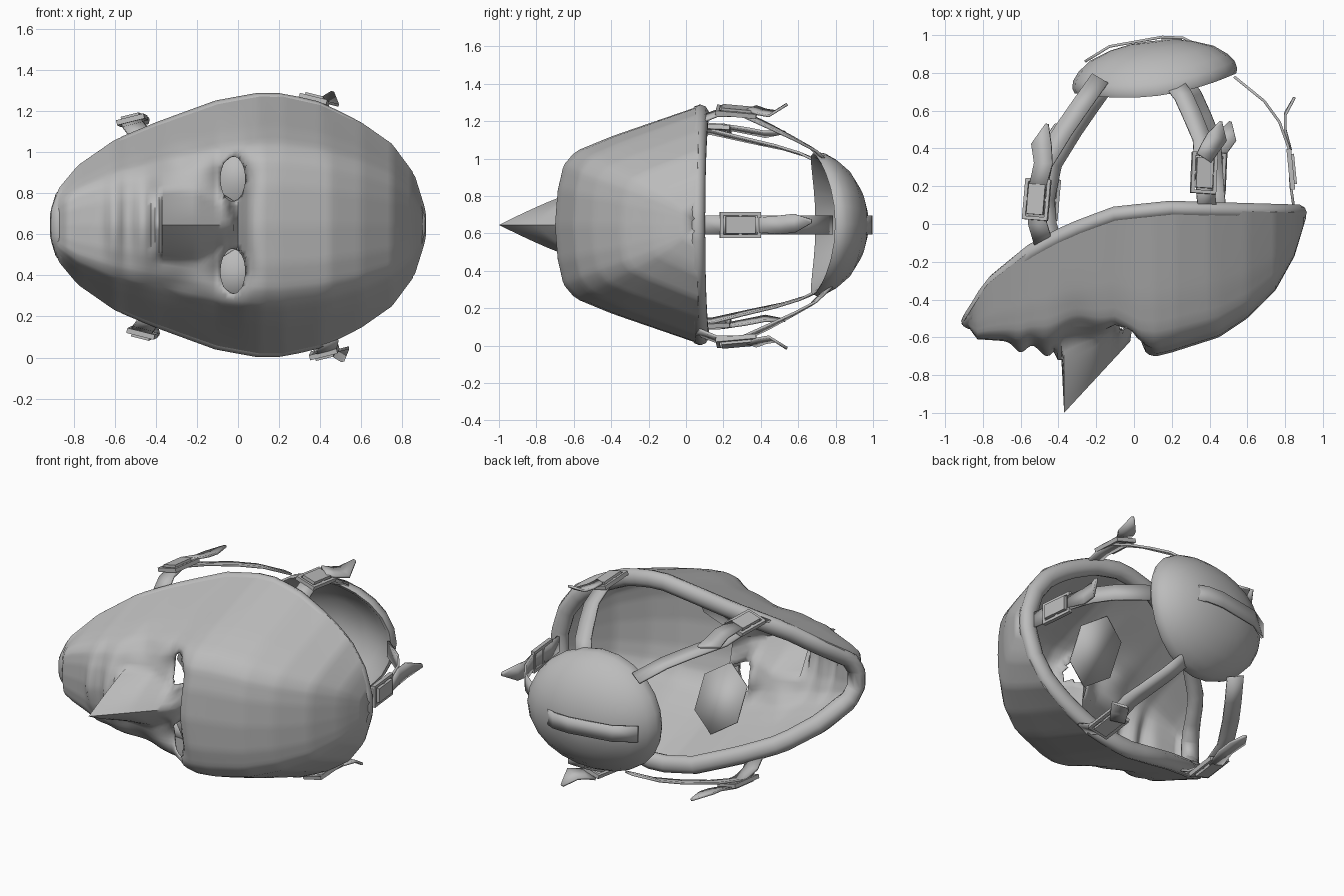
import bpy, bmesh, math
from mathutils import Vector, Matrix

if "Cube" in bpy.data.objects:
    bpy.data.objects.remove(bpy.data.objects["Cube"])

grey = bpy.data.materials.new("plain grey")
grey.use_nodes = True
grey.diffuse_color = (0.5, 0.5, 0.5, 1)
grey.node_tree.nodes["Principled BSDF"].inputs["Base Color"].default_value = (0.5, 0.5, 0.5, 1)
MID = 0.645  # height of the mirror plane


def finish(name, bm, thick=0, angle=45, offset=-1):
    me = bpy.data.meshes.new(name)
    bm.to_mesh(me)
    bm.free()
    ob = bpy.data.objects.new(name, me)
    bpy.context.collection.objects.link(ob)
    me.materials.append(grey)
    if thick:
        mod = ob.modifiers.new("thickness", "SOLIDIFY")
        mod.thickness, mod.offset = thick, offset
    bpy.ops.object.select_all(action="DESELECT")
    ob.select_set(True)
    bpy.context.view_layer.objects.active = ob
    bpy.ops.object.shade_smooth_by_angle(angle=math.radians(angle))
    return ob


def skin(bm, rows, closed=False):
    vs = [[bm.verts.new(p) for p in row] for row in rows]
    for a, b in zip(vs, vs[1:]):
        n = len(a)
        for j in range(n if closed else n - 1):
            k = (j + 1) % n
            bm.faces.new((a[j], b[j], b[k], a[k]))


def lerp(pts, x):
    if x <= pts[0][0]:
        return pts[0][1]
    for (x0, y0), (x1, y1) in zip(pts, pts[1:]):
        if x <= x1:
            return y0 + (y1 - y0) * (x - x0) / (x1 - x0)
    return pts[-1][1]


# Mask: half width, rim depth and front depth from chin to crown, and depth share across the width
WIDTH = [(-.91, .06), (-.88, .17), (-.78, .29), (-.6, .415), (-.4, .495), (-.1, .6), (.1, .635),
         (.22, .635), (.4, .595), (.6, .5), (.75, .395), (.85, .26), (.895, .12), (.91, .04)]
RIM = [(-.91, -.53), (-.78, -.32), (-.55, -.14), (-.35, -.04), (-.1, .05), (.2, .08), (.9, .06)]
FRONT = [(-.91, -.5), (-.83, -.61), (-.68, -.62), (-.4, -.62), (-.1, -.6), (.03, -.69),
         (.12, -.7), (.2, -.68), (.45, -.6), (.6, -.5), (.75, -.35), (.85, -.17), (.91, .03)]
SECTION = [(0, 1), (.3, .985), (.5, .945), (.62, .86), (.75, .6), (.9, .24), (1, 0)]


def bump(d, r):
    return math.exp(-(d / r) ** 2)


def face_depth(x, t):
    v = t * lerp(WIDTH, x)
    rim = lerp(RIM, x)
    y = rim + (min(lerp(FRONT, x), rim - .005) - rim) * lerp(SECTION, abs(t))
    centre = bump(v, .2)
    y -= centre * (.06 * bump(x + .6, .045) + .08 * bump(x + .46, .06))  # lips
    y += .19 * bump(x + .002, .04) * math.exp(-(v / .26) ** 4)  # brow notch
    y += .08 * bump(x + .04, .09) * bump(abs(v) - .22, .1)  # eye sockets
    y += .04 * bump(x + .3, .1) * bump(abs(v) - .3, .08)  # cheek hollows
    if -.42 < x < 0:  # pointed nose
        half = .05 + .12 * min(1, -x / .2)
        ridge = -.6 + x * 1.08 if x > -.38 else -.72
        y += min(0, ridge - y) * max(0, 1 - abs(v) / half) ** .9
    return y


# Mask shell with eye openings
xs = sorted([-.91 + 1.82 * i / 90 for i in range(91)] + [-.37, -.395])
ts = [math.sin(math.pi * (j / 64 - .5)) for j in range(65)]
bm = bmesh.new()
skin(bm, [[(x, face_depth(x, t), MID + t * lerp(WIDTH, x)) for t in ts] for x in xs])


def eye_radius(p):
    return math.hypot((p.x + .025) / .06, (abs(p.z - MID) - .225) / .11)


holes = [f for f in bm.faces if eye_radius(f.calc_center_median()) < 1]
bmesh.ops.delete(bm, geom=holes, context="FACES")
for v in bm.verts:
    r = eye_radius(v.co)
    if v.is_boundary and r < 1.7:
        cz = MID + math.copysign(.225, v.co.z - MID)
        v.co.x = -.025 + (v.co.x + .025) / r
        v.co.z = cz + (v.co.z - cz) / r
finish("mask_shell", bm, .01, 60)

# Padded rim just inside the shell edge
samples = [.9 * math.sin(math.pi * (i / 28 - .5)) for i in range(29)]
loop = [(x, 1) for x in samples] + [(x, -1) for x in samples[::-1]]
rim_pts = [Vector((x * .955, lerp(RIM, x), MID + s * max(.01, lerp(WIDTH, x) - .048))) for x, s in loop]
bm = bmesh.new()
rows = []
for i, p in enumerate(rim_pts):
    tan = (rim_pts[(i + 1) % len(rim_pts)] - rim_pts[i - 1]).normalized()
    side = tan.cross(Vector((0, 1, 0))).normalized()
    up = side.cross(tan)
    rows.append([p + side * .056 * math.cos(a) + up * .045 * math.sin(a)
                 for a in (math.tau * k / 10 for k in range(10))])
skin(bm, rows + rows[:1], closed=True)
bmesh.ops.remove_doubles(bm, verts=bm.verts, dist=.0005)
bmesh.ops.recalc_face_normals(bm, faces=bm.faces)
finish("padded_rim", bm, angle=60)


def flip(p):
    return Vector((p[0] + .05, p[1], 2 * MID - p[2] - .015))


def ribbon(name, pts, hint, width=.1, widths=None, thick=.014):
    pts = [Vector(p) for p in pts]
    rows = []
    for i, p in enumerate(pts):
        tan = pts[min(i + 1, len(pts) - 1)] - pts[max(i - 1, 0)]
        side = tan.cross(Vector(hint)).normalized() * (widths[i] if widths else width) / 2
        rows.append([p - side, p + side])
    bm = bmesh.new()
    skin(bm, rows)
    finish(name, bm, thick, offset=0)


def buckle(name, centre, along, hint, size=(.12, .2)):
    """Rectangular frame with a centre bar and a folded strap inside."""
    n = Vector(hint).normalized()
    u = Vector(along).normalized()
    w = u.cross(n).normalized()
    n = w.cross(u)
    rot = Matrix((w, u, n)).transposed().to_4x4()
    rot.translation = Vector(centre)
    bm = bmesh.new()
    a, b = size[0] / 2, size[1] / 2
    bars = [(s * a, 0, .018, 2 * b) for s in (-1, 1)] + [(0, s * b, 2 * a + .018, .018) for s in (-1, 0, 1)]
    for x, y, sx, sy in bars:
        m = rot @ Matrix.Translation((x, y, 0)) @ Matrix.Diagonal((sx, sy, .025, 1))
        bmesh.ops.create_cube(bm, size=1, matrix=m)
    m = rot @ Matrix.Translation((0, 0, .015)) @ Matrix.Diagonal((1.5 * a, 1.6 * b, .02, 1))
    bmesh.ops.create_cube(bm, size=1, matrix=m)
    finish(name, bm)


# Side straps with buckles and loose tails, mirrored in height
STRAPS = {
    "chin": ([(-.48, -.1, 1.09), (-.51, 0, 1.13), (-.52, .13, 1.145), (-.48, .32, 1.1), (-.37, .5, 1.06), (-.28, .63, 1.02), (-.18, .77, .95)],
             (-.515, .13, 1.155), (.02, .23, -.01),
             [(-.51, .2, 1.17), (-.48, .32, 1.15), (-.49, .42, 1.13), (-.46, .53, 1.14)]),
    "crown": ([(.39, .06, 1.2), (.38, .16, 1.24), (.37, .3, 1.24), (.36, .45, 1.17), (.31, .57, 1.11), (.26, .68, 1.05), (.2, .76, .97)],
              (.37, .27, 1.25), (.01, .22, -.02),
              [(.37, .35, 1.27), (.4, .4, 1.25), (.44, .46, 1.24), (.46, .54, 1.29)]),
}
for key, (path, spot, along, tail) in STRAPS.items():
    for side in ("upper", "lower"):
        low = side == "lower"
        f = flip if low else Vector
        hint = Vector((.25 if key == "crown" else -.25, 0, -1 if low else 1))
        d = Vector(along)
        if low:
            d.z = -d.z
        ribbon(f"{side}_{key}_strap", [f(p) for p in path], hint)
        buckle(f"{side}_{key}_buckle", f(spot), d, hint)
        ribbon(f"{side}_{key}_strap_tail", [f(p) for p in tail], hint, widths=[.09, .1, .11, .015])

# Top strap over the crown
ribbon("top_strap", [(.85, .06, MID), (.83, .2, MID), (.82, .4, MID), (.77, .54, MID), (.69, .65, MID), (.53, .78, MID)], (1, 0, 0))
buckle("top_buckle", (.83, .29, MID), (-.02, .2, 0), (1, 0, 0))
ribbon("top_strap_tail", [(.83, .39, MID), (.8, .5, MID), (.8, .58, MID + .01), (.85, .67, MID + .02)], (1, 0, 0),
       widths=[.08, .1, .1, .02])

# Domed back pad, its upper and lower edges bent towards the face
PAD = [(.0, .19), (.4, .17), (.7, .11), (.93, .02), (.98, .015), (1, .04), (.98, .08), (.9, .125),
       (.75, .175), (.5, .215), (.25, .235), (0, .24)]
turn = Matrix.Translation((.115, .73, MID + .005)) @ Matrix.Rotation(math.radians(7), 4, "Z")
bm = bmesh.new()
skin(bm, [[turn @ Vector((.44 * r * math.cos(a), y - .07 * (r * math.sin(a)) ** 2, .385 * r * math.sin(a)))
           for a in (math.tau * k / 24 for k in range(24))] for r, y in PAD], closed=True)
bmesh.ops.remove_doubles(bm, verts=bm.verts, dist=.0005)
bmesh.ops.recalc_face_normals(bm, faces=bm.faces)
finish("back_pad", bm)

# Crossed bands on the back pad
ribbon("pad_cross_band", [(-.26, .86, MID), (-.13, .94, MID), (.15, .99, MID), (.26, .985, MID), (.43, .9, MID)], (0, 1, 0))
ribbon("pad_upright_band", [(.2, .93 - .05 * abs(s) + .05 * (1 - s * s), MID + .2 * s) for s in (-1, -.5, 0, .5, 1)],
       (0, 1, 0), width=.11)

# Flat six-sided lenses behind the eye openings
for side, s in (("upper", 1), ("lower", -1)):
    m = (Matrix.Translation((0, -.355, MID + s * .3)) @ Matrix.Rotation(s * math.radians(62), 4, "X")
         @ Matrix.Diagonal((.8, 1, 1, 1)))
    bm = bmesh.new()
    bmesh.ops.create_circle(bm, cap_ends=True, segments=6, radius=.22, matrix=m)
    finish(f"{side}_eye_lens", bm, .008)
